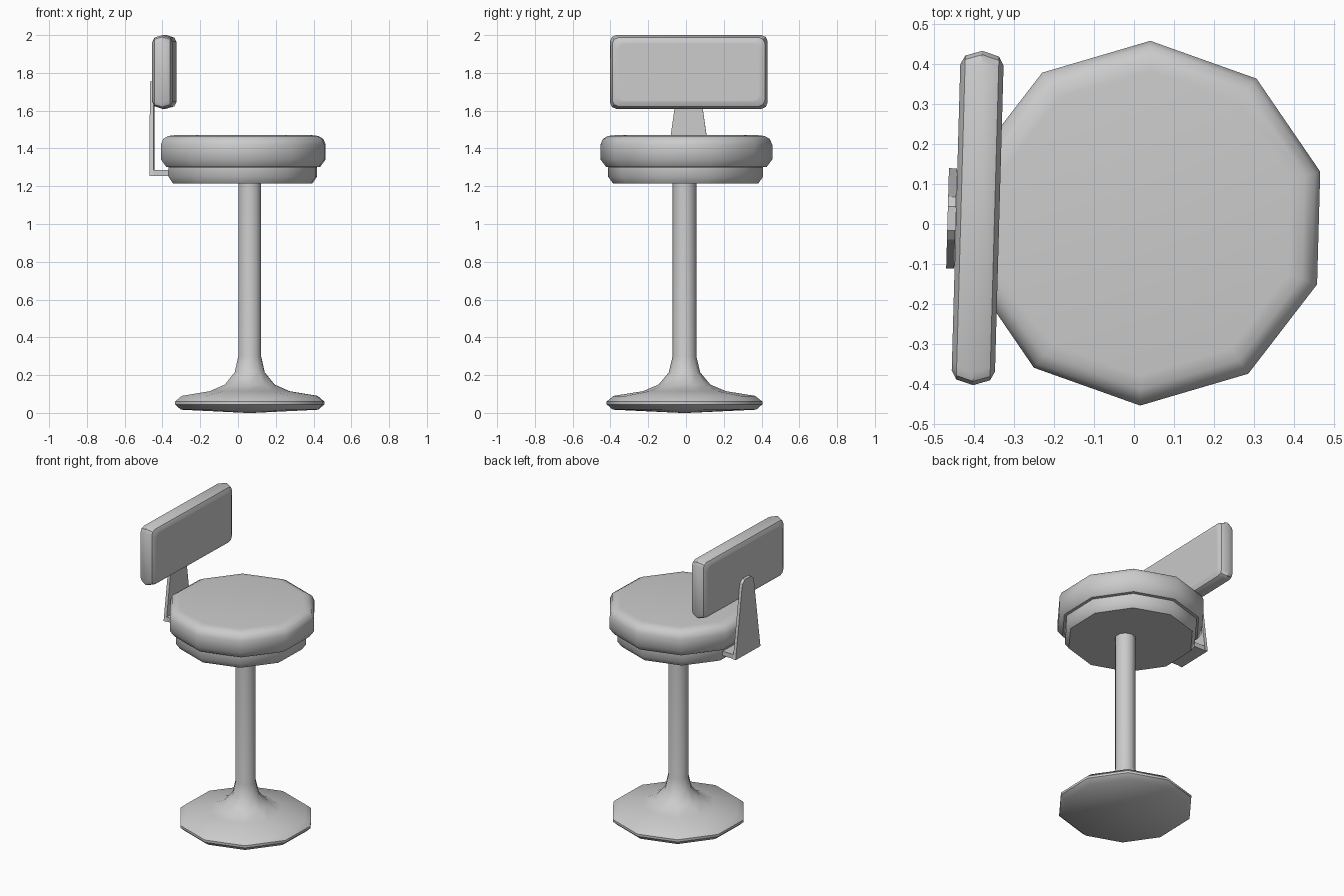
import bpy, bmesh, math
from mathutils import Matrix

if "Cube" in bpy.data.objects:
    bpy.data.objects.remove(bpy.data.objects["Cube"])

TURN = math.radians(-1.6)   # the whole stool is turned slightly about z


def finish(bm, name, x, y, angle=40):
    bmesh.ops.remove_doubles(bm, verts=bm.verts, dist=1e-5)
    bmesh.ops.recalc_face_normals(bm, faces=bm.faces)
    bm.transform(Matrix.Translation((x, y, 0)) @ Matrix.Rotation(TURN, 4, 'Z'))
    mesh = bpy.data.meshes.new(name)
    bm.to_mesh(mesh)
    bm.free()
    ob = bpy.data.objects.new(name, mesh)
    bpy.context.collection.objects.link(ob)
    bpy.ops.object.select_all(action='DESELECT')
    bpy.context.view_layer.objects.active = ob
    ob.select_set(True)
    bpy.ops.object.shade_smooth_by_angle(angle=math.radians(angle))
    return ob


def loft(bm, rings):
    """Bridge equal-length point rings and cap both ends."""
    rows = [[bm.verts.new(p) for p in r] for r in rings]
    n = len(rows[0])
    for a, b in zip(rows, rows[1:]):
        for i in range(n):
            j = (i + 1) % n
            bm.faces.new((a[i], a[j], b[j], b[i]))
    bm.faces.new(rows[0])
    bm.faces.new(rows[-1])


def turned(name, profile, x, y, sides=10):
    """Ten-sided turned part from (radius, z) pairs."""
    bm = bmesh.new()
    rings = []
    for r, z in profile:
        angles = [math.pi / 2 + 2 * math.pi * i / sides for i in range(sides)]
        rings.append([(r * math.cos(a), r * math.sin(a), z) for a in angles])
    loft(bm, rings)
    return finish(bm, name, x, y)


# Flared foot and column, in one piece
turned("base_and_column", [
    (0.02, 0.0), (0.38, 0.017), (0.412, 0.045), (0.412, 0.06), (0.375, 0.09),
    (0.22, 0.115), (0.137, 0.15), (0.083, 0.215), (0.063, 0.30), (0.063, 1.23)],
    0.062, -0.008)

# Plate under the cushion
turned("seat_plate", [
    (0.385, 1.215), (0.41, 1.25), (0.41, 1.30), (0.39, 1.312)], 0.025, -0.002)

# Round cushion
turned("seat_cushion", [
    (0.425, 1.302), (0.455, 1.342), (0.455, 1.42), (0.442, 1.45),
    (0.415, 1.466), (0.38, 1.47)], 0.028, 0.002)

# Padded backrest: chamfered rectangles stacked through the thickness
def padded_ring(x, inset):
    w, h, c, zc = 0.417 - inset, 0.195 - inset, 0.032, 1.805
    corners = [(w, h - c), (w - 0.3 * c, h - 0.3 * c), (w - c, h)]
    pts = corners + [(-y, z) for y, z in reversed(corners)]
    pts += [(-y, -z) for y, z in pts]
    return [(x, y, zc + z) for y, z in pts]

bm = bmesh.new()
loft(bm, [padded_ring(x, i) for x, i in (
    (-0.054, 0.045), (-0.054, 0.035), (-0.042, 0.013), (0, 0),
    (0.042, 0.013), (0.054, 0.035), (0.054, 0.045))])
finish(bm, "backrest", -0.39, 0.015)

# Bracket: tapered upright with rounded top
bm = bmesh.new()
right = [(0.125, 1.255), (0.062, 1.70), (0.053, 1.735), (0.03, 1.755)]
outline = right + [(-y, z) for y, z in reversed(right)]
loft(bm, [[(x, y, z) for y, z in outline] for x in (-0.01, 0.01)])
finish(bm, "bracket_upright", -0.455, 0.014, 30)

# Bracket: flat arm running in under the seat
bm = bmesh.new()
arm = [(0.0, 0.12), (0.2, 0.12), (0.2, -0.12), (0.0, -0.12)]
loft(bm, [[(x, y, z) for x, y in arm] for z in (1.255, 1.285)])
finish(bm, "bracket_arm", -0.455, 0.014, 30)
